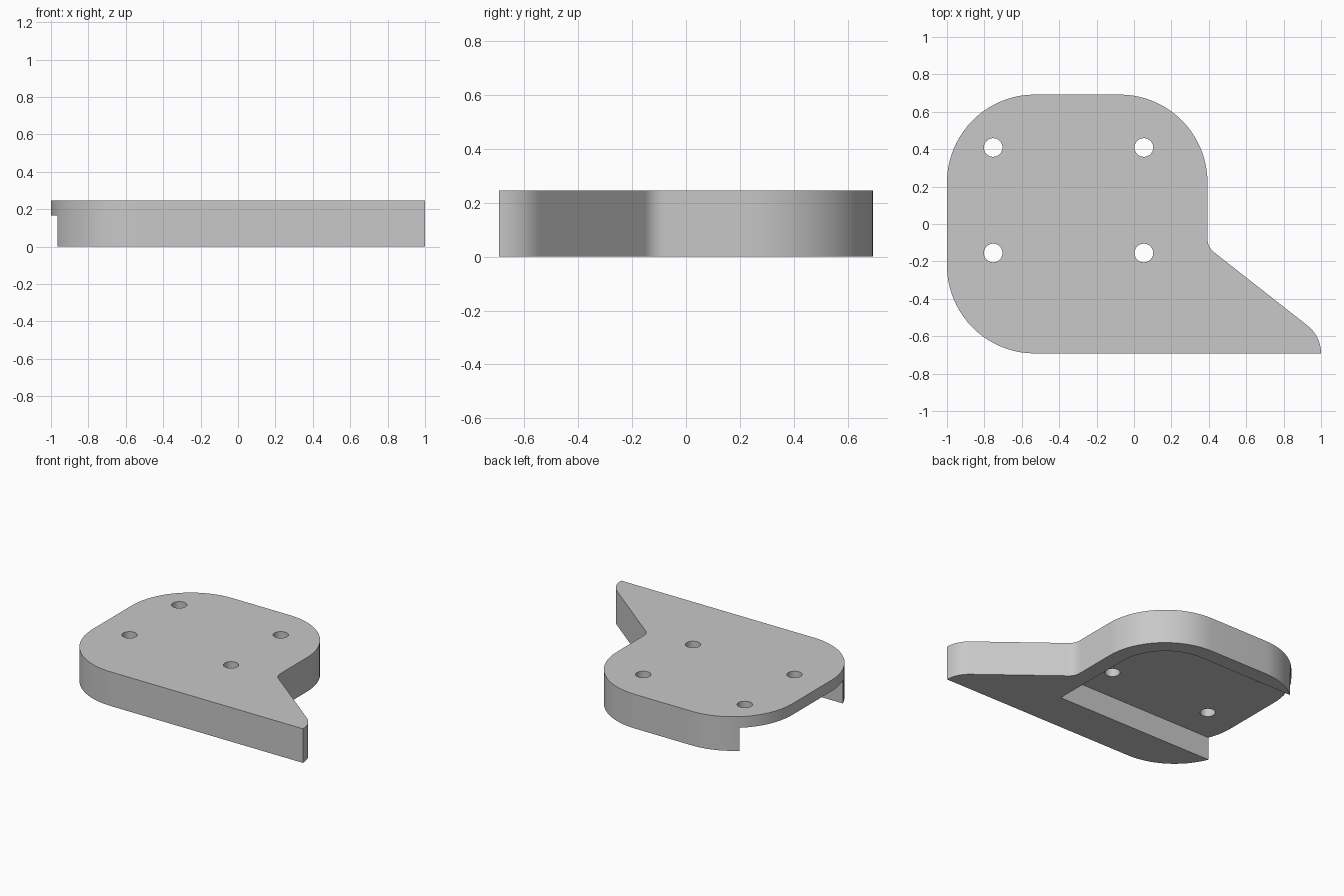
import bpy, bmesh, math
from mathutils import Vector

cube = bpy.data.objects.get("Cube")
if cube:
    bpy.data.objects.remove(cube, do_unlink=True)

TOP, CEILING = 0.245, 0.165          # plate height, underside pocket height
LEFT, RIGHT, HALF_Y = -1.0, 0.393, 0.692
RADIUS, RIM = 0.47, 0.11

grey = bpy.data.materials.new("light_grey")
grey.use_nodes = True
colour = (0.58, 0.58, 0.58, 1)
grey.diffuse_color = colour
grey.node_tree.nodes["Principled BSDF"].inputs["Base Color"].default_value = colour


def arc(cx, cy, r, start, end, steps=20):
    """Points along an arc, angles in degrees."""
    angles = [math.radians(start + (end - start) * i / steps) for i in range(steps + 1)]
    return [(cx + r * math.cos(a), cy + r * math.sin(a)) for a in angles]


def prism(name, outline, z0, z1):
    """Closed outline extruded from z0 to z1."""
    bm = bmesh.new()
    base = bm.faces.new([bm.verts.new((x, y, z0)) for x, y in outline])
    top = bmesh.ops.extrude_face_region(bm, geom=[base])["geom"]
    bmesh.ops.translate(bm, vec=Vector((0, 0, z1 - z0)),
                        verts=[v for v in top if isinstance(v, bmesh.types.BMVert)])
    bmesh.ops.recalc_face_normals(bm, faces=bm.faces)
    mesh = bpy.data.meshes.new(name)
    bm.to_mesh(mesh)
    bm.free()
    mesh.materials.append(grey)
    obj = bpy.data.objects.new(name, mesh)
    bpy.context.collection.objects.link(obj)
    return obj


def cut(target, cutter):
    """Subtract the cutter and remove it."""
    bpy.ops.object.select_all(action="DESELECT")
    bpy.context.view_layer.objects.active = target
    target.select_set(True)
    mod = target.modifiers.new("cut", "BOOLEAN")
    mod.operation, mod.solver, mod.object = "DIFFERENCE", "EXACT", cutter
    bpy.ops.object.modifier_apply(modifier=mod.name)
    bpy.data.objects.remove(cutter, do_unlink=True)


# Outline: rounded square body with a pointed spur at the front left
slope = math.degrees(math.atan2(0.8, 0.6))
cx0, cx1, cy = LEFT + RADIUS, RIGHT - RADIUS, HALF_Y - RADIUS
outline = [(1.0, -HALF_Y)]
outline += arc(0.81, -HALF_Y, 0.19, 0, slope, 10)[1:]            # spur tip
outline += arc(RIGHT + 0.09, -0.08, 0.09, 180 + slope, 180, 8)   # inner fillet
outline += arc(cx1, cy, RADIUS, 0, 90)
outline += arc(cx0, cy, RADIUS, 90, 180)
outline += arc(cx0, -cy, RADIUS, 180, 270)
plate = prism("mounting_plate", outline, 0, TOP)

# Underside pocket, open on the right side, with a rim following the body
pocket = [(-1.2, -0.4), (RIGHT - RIM, -0.4)]
pocket += arc(cx1, cy, RADIUS - RIM, 0, 90)
pocket += [(-1.2, HALF_Y - RIM)]
cut(plate, prism("pocket_cutter", pocket, -0.1, CEILING))

# Four screw holes
for x in (-0.753, 0.053):
    for y in (-0.155, 0.409):
        cut(plate, prism("hole_cutter", arc(x, y, 0.05, 0, 360, 32)[:-1], -0.1, TOP + 0.1))

bpy.ops.object.shade_smooth_by_angle(angle=math.radians(30))
